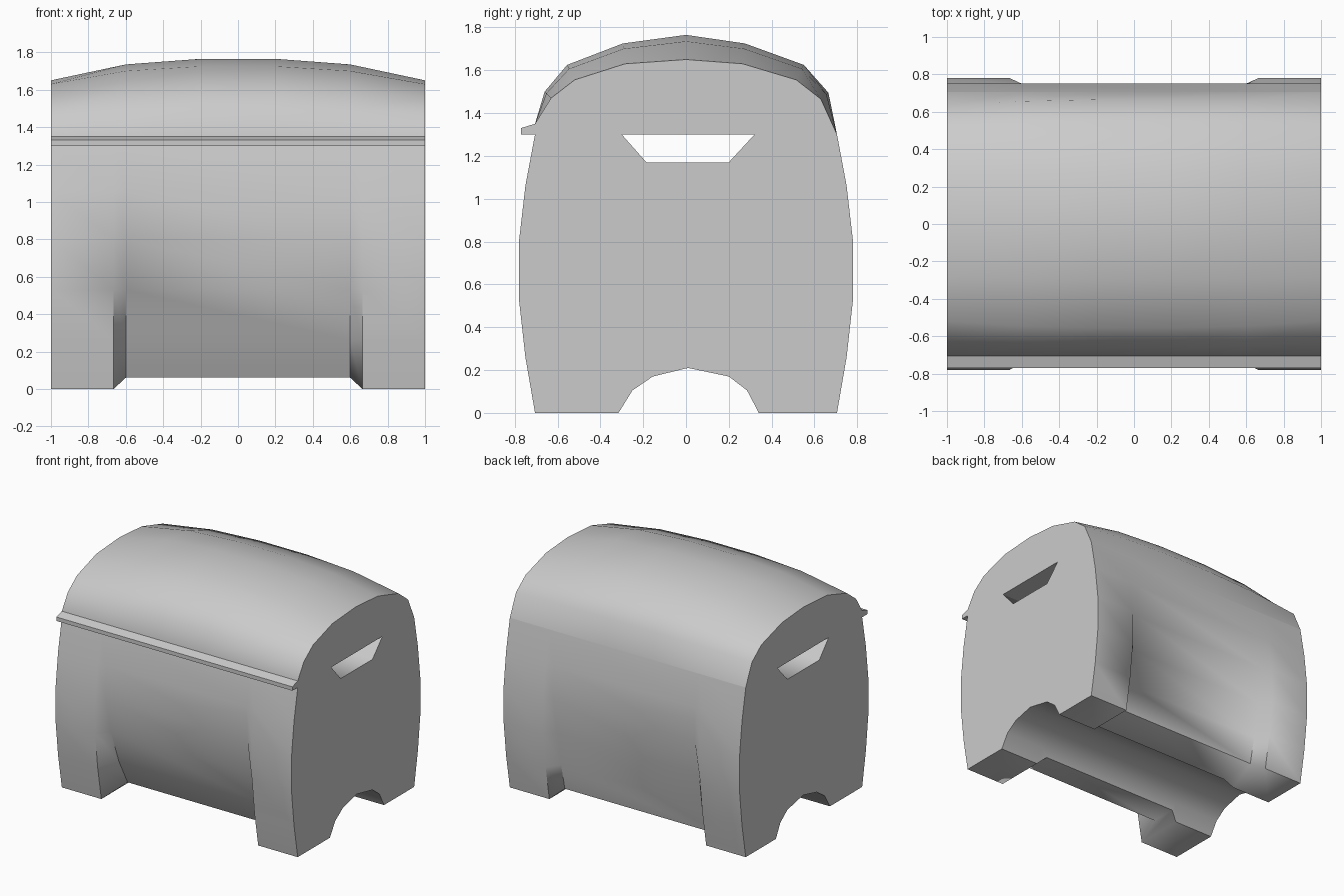
import bpy, bmesh
from math import radians

cube = bpy.data.objects.get("Cube")
if cube:
    bpy.data.objects.remove(cube)

grey = bpy.data.materials.new("light_grey")
grey.use_nodes = True
colour = (0.6, 0.6, 0.6, 1)
grey.diffuse_color = colour
grey.node_tree.nodes["Principled BSDF"].inputs["Base Color"].default_value = colour


def loft(name, stations, angle):
    """Skin closed (y, z) profiles placed along x, and cap both ends."""
    bm = bmesh.new()
    rings = [[bm.verts.new((x, y, z)) for y, z in prof] for x, prof in stations]
    for a, b in zip(rings, rings[1:]):
        for i in range(len(a)):
            j = (i + 1) % len(a)
            bm.faces.new((a[i], a[j], b[j], b[i]))
    bm.faces.new(rings[0])
    bm.faces.new(rings[-1][::-1])
    bmesh.ops.recalc_face_normals(bm, faces=bm.faces)
    mesh = bpy.data.meshes.new(name)
    bm.to_mesh(mesh)
    bm.free()
    mesh.materials.append(grey)
    obj = bpy.data.objects.new(name, mesh)
    bpy.context.collection.objects.link(obj)
    bpy.ops.object.select_all(action='DESELECT')
    obj.select_set(True)
    bpy.context.view_layer.objects.active = obj
    bpy.ops.object.shade_smooth_by_angle(angle=radians(angle))
    return obj


# Body: bulging walls, arched underside, and a grip channel along the top
heights = [0, 0.26, 0.53, 0.80, 1.06, 1.30]
bulge = [0.705, 0.75, 0.78, 0.78, 0.75, 0.705]
arch = [(-0.25, 0.105), (-0.155, 0.17), (0.01, 0.21), (0.2, 0.17), (0.285, 0.105)]
channel = [(0.32, 1.3), (0.2, 1.17), (-0.185, 1.17), (-0.3, 1.3)]


def body_profile(front, back, foot_z, foot_front, foot_back):
    zs = [foot_z] + heights[1:]
    front_wall = [(-y, z) for y, z in zip(front, zs)][::-1]
    back_wall = list(zip(back, zs))
    feet = [(foot_front, foot_z)] + arch + [(foot_back, foot_z)]
    return front_wall + feet + back_wall + channel


leg = body_profile(bulge, bulge, 0, -0.315, 0.34)
# Middle is recessed between the legs, deeper at the front
middle = body_profile([0.48, 0.585, 0.685, 0.742, 0.75, 0.705],
                      [0.61, 0.655, 0.705, 0.75, 0.75, 0.705],
                      0.06, -0.28, 0.31)
loft("body", [(-1, leg), (-0.665, leg), (-0.6, middle),
              (0.6, middle), (0.665, leg), (1, leg)], 55)

# Lid: domed profile that swells toward the centre
lid_end = [(-0.63, 1.47), (-0.52, 1.555), (-0.285, 1.63), (0, 1.65),
           (0.265, 1.63), (0.515, 1.555), (0.63, 1.465)]
lid_mid = [(-0.66, 1.5), (-0.555, 1.625), (-0.295, 1.725), (0, 1.765),
           (0.275, 1.725), (0.55, 1.625), (0.665, 1.495)]


def lid_profile(t):
    dome = [(a + (c - a) * t, b + (d - b) * t)
            for (a, b), (c, d) in zip(lid_end, lid_mid)]
    return [(-0.705, 1.3), (-0.705, 1.35)] + dome + [(0.705, 1.3)]


swell = [(-1, 0), (-0.6, 0.74), (-0.2, 1), (0.2, 1), (0.6, 0.74), (1, 0)]
loft("lid", [(x, lid_profile(t)) for x, t in swell], 50)

# Lip along the front edge of the lid
lip = [(-0.7, 1.3), (-0.77, 1.3), (-0.77, 1.33), (-0.705, 1.35)]
loft("front_lip", [(-1, lip), (1, lip)], 30)
